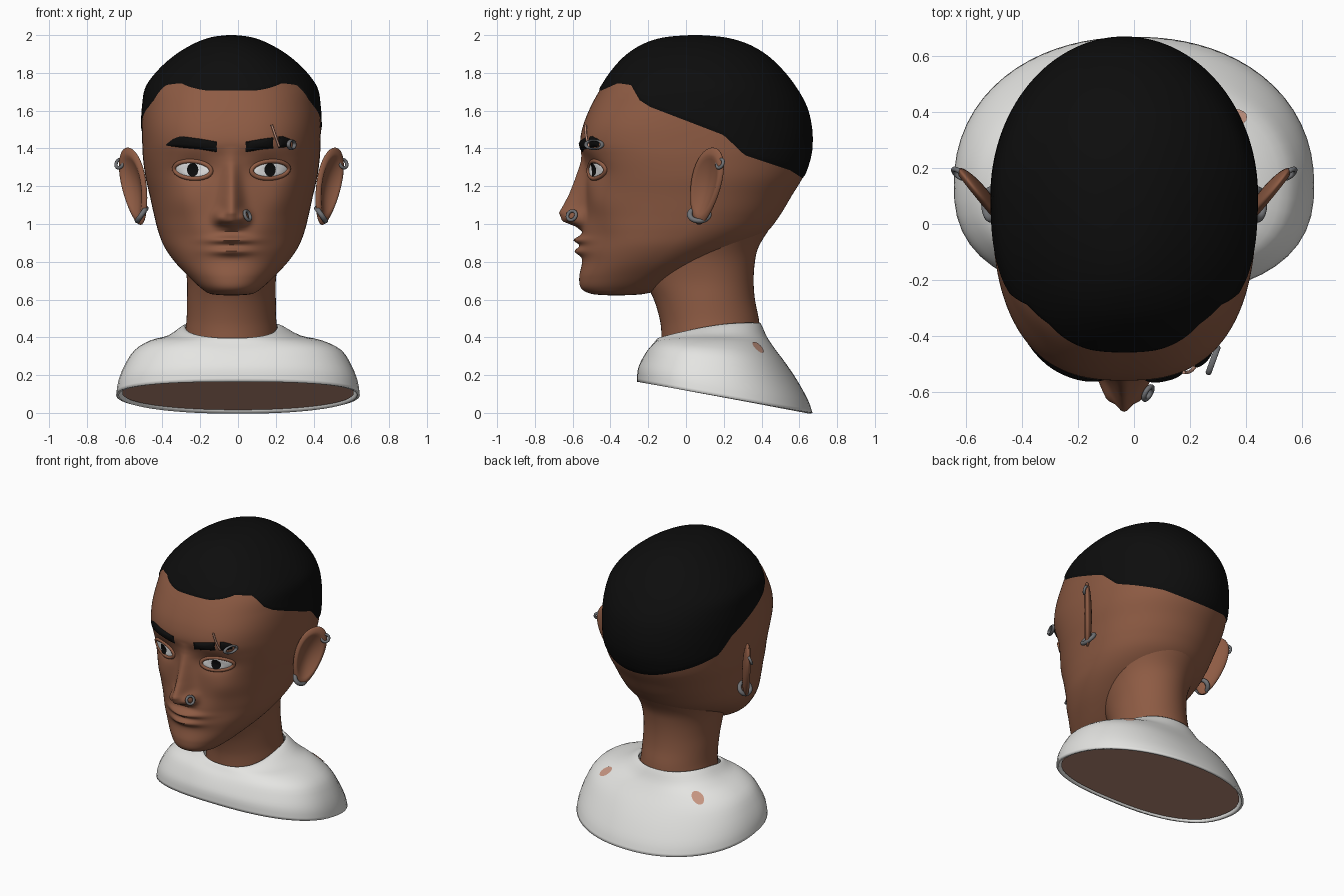
import bpy, bmesh, math
from mathutils import Vector
from mathutils.bvhtree import BVHTree

if "Cube" in bpy.data.objects:
    bpy.data.objects.remove(bpy.data.objects["Cube"])

CX = -0.035  # centre line of the face


def material(name, r, g, b):
    m = bpy.data.materials.new(name)
    m.diffuse_color = (r, g, b, 1)
    m.use_nodes = True
    m.node_tree.nodes["Principled BSDF"].inputs["Base Color"].default_value = m.diffuse_color
    return m


SKIN = material("brown_skin", 0.27, 0.105, 0.057)
BLACK = material("black_hair", 0.004, 0.004, 0.004)
SHIRT = material("white_cloth", 0.78, 0.78, 0.76)
WHITE = material("eye_white", 0.85, 0.85, 0.85)
METAL = material("grey_metal", 0.16, 0.165, 0.175)
PINK = material("pale_skin", 0.56, 0.30, 0.22)


def finish(ob, mat):
    ob.data.materials.clear()
    ob.data.materials.append(mat)
    bpy.ops.object.select_all(action='DESELECT')
    ob.select_set(True)
    bpy.context.view_layer.objects.active = ob
    bpy.ops.object.shade_smooth_by_angle(angle=math.radians(50))
    return ob


def mesh(name, verts, faces, mat, recalc=True):
    me = bpy.data.meshes.new(name)
    me.from_pydata([tuple(v) for v in verts], [], faces)
    bm = bmesh.new()
    bm.from_mesh(me)
    if recalc:
        bmesh.ops.recalc_face_normals(bm, faces=bm.faces)
    bm.to_mesh(me)
    bm.free()
    ob = bpy.data.objects.new(name, me)
    bpy.context.collection.objects.link(ob)
    return finish(ob, mat)


def loft(name, rows, mat, caps=(True, True)):
    n = len(rows[0])
    verts = [p for r in rows for p in r]
    faces = [(k * n + i, k * n + (i + 1) % n, (k + 1) * n + (i + 1) % n, (k + 1) * n + i)
             for k in range(len(rows) - 1) for i in range(n)]
    if caps[0]:
        faces.append(tuple(range(n))[::-1])
    if caps[1]:
        faces.append(tuple(range(len(verts) - n, len(verts))))
    return mesh(name, verts, faces, mat)


def table(x, pts):
    if x <= pts[0][0]:
        return pts[0][1]
    for (a, b), (c, d) in zip(pts, pts[1:]):
        if x <= c:
            return b + (d - b) * (x - a) / (c - a)
    return pts[-1][1]


def spline(rows, v):
    i = min(int(v), len(rows) - 2)
    t = v - i
    p = [rows[max(0, min(len(rows) - 1, i + k))] for k in (-1, 0, 1, 2)]
    return [b + 0.5 * t * (c - a + t * (2 * a - 5 * b + 4 * c - d + t * (3 * (b - c) + d - a)))
            for a, b, c, d in zip(*p)]


def oval(t, yf, yb, w, yc, nf, nb=2.0):
    s, c = math.sin(t), -math.cos(t)
    a, n = (yc - yf, nf) if c < 0 else (yb - yc, nb)
    r = (abs(s / max(w, .005)) ** n + abs(c / max(a, .005)) ** n) ** (-1 / n)
    return r * s, yc + r * c


def g(x, w):
    return math.exp(-(x / w) ** 2)


# head: height, front y, back y, half width, y of widest point, front squareness
HEAD = [(.622, -.40, -.34, .03, -.37, 2), (.63, -.50, -.22, .11, -.37, 2), (.66, -.555, -.12, .16, -.33, 2.1),
        (.72, -.565, 0, .225, -.25, 2.1), (.80, -.55, .16, .30, -.16, 2.1), (.88, -.555, .32, .355, -.08, 2.1),
        (.96, -.55, .43, .387, 0, 2.2), (1.05, -.535, .50, .41, .05, 2.3), (1.15, -.53, .56, .432, .08, 2.4),
        (1.25, -.53, .62, .455, .1, 2.5), (1.35, -.54, .655, .468, .1, 2.6), (1.43, -.56, .665, .472, .1, 2.6),
        (1.52, -.545, .66, .473, .1, 2.6), (1.62, -.505, .635, .468, .1, 2.5), (1.72, -.45, .58, .45, .09, 2.4),
        (1.81, -.39, .51, .385, .08, 2.3), (1.89, -.315, .425, .295, .07, 2.2), (1.95, -.22, .32, .195, .06, 2.1),
        (1.983, -.11, .20, .105, .05, 2), (1.995, .04, .06, .01, .05, 2)]
NOSE = [(.96, 0), (.985, .035), (1.015, .115), (1.06, .138), (1.155, .09), (1.26, .05), (1.33, .02), (1.41, 0)]


def relief(d, z):  # nose, nostrils, lips, eye sockets, cheeks
    e = abs(d)
    h = table(z, NOSE) * g(d, table(z, [(1.0, .06), (1.1, .055), (1.3, .04)]))
    h += .055 * g(e - .065, .03) * g(z - 1.035, .035)
    h += .042 * g(d, .11) * g(z - .915, .02) + .036 * g(d, .10) * g(z - .855, .022)
    h -= .035 * g(e - .2, .1) * g(z - 1.29, .06)
    h += .015 * g(e - .26, .09) * g(z - 1.12, .08) - .015 * g(e - .24, .08) * g(z - .93, .08)
    return h


def head_point(t, v):
    z, yf, yb, w, yc, nf = spline(HEAD, v)
    x, y = oval(t, yf, yb, w, yc, nf)
    if abs(t) < math.pi / 2:
        y -= relief(x, z)
    return Vector((x + CX, y, z))


N = 200
ANG = [t - .4 * math.sin(t) for t in (-math.pi + 2 * math.pi * i / N for i in range(N))]
TOP = len(HEAD) - 1
head = loft("head", [[head_point(t, k / 10) for t in ANG] for k in range(TOP * 10 + 1)], SKIN)
BVH = BVHTree.FromPolygons([v.co for v in head.data.vertices], [tuple(p.vertices) for p in head.data.polygons])

# hair shell from the hairline to the crown
LINE = [(-.45, 1.705), (-.36, 1.745), (-.29, 1.735), (-.245, 1.655), (-.19, 1.62), (.2, 1.47),
        (.31, 1.365), (.55, 1.285), (.62, 1.24), (.7, 1.22)]


def hairline(t):
    lo, hi = 8.0, 16.0
    for _ in range(16):
        m = (lo + hi) / 2
        p = head_point(t, m)
        lo, hi = (m, hi) if p.z < table(p.y, LINE) else (lo, m)
    return lo


START = [hairline(t) for t in ANG]
rows = []
for k in range(51):
    row = []
    for t, s in zip(ANG, START):
        p = head_point(t, s + (TOP - s) * k / 50)
        row.append(p + (p - Vector((CX, .1, 1.4))).normalized() * (.001 if k == 0 else .006))
    rows.append(row)
loft("hair", rows, BLACK, (False, True))

# neck
NECK = [(.30, -.13, .39, .25, .13), (.42, -.13, .392, .245, .13), (.50, -.14, .385, .237, .12),
        (.60, -.17, .365, .235, .11), (.70, -.22, .358, .235, .10), (.80, -.25, .365, .25, .08),
        (.88, -.25, .385, .275, .08), (.98, -.25, .445, .32, .08), (1.08, -.25, .505, .36, .08),
        (1.18, -.2, .55, .38, .08)]
rows = []
for k in range((len(NECK) - 1) * 4 + 1):
    z, yf, yb, w, yc = spline(NECK, k / 4)
    rows.append([(x + CX, y, z) for x, y in (oval(2 * math.pi * i / 64, yf, yb, w, yc, 2) for i in range(64))])
loft("neck", rows, SKIN)

# shirt: front z, back z, front y, back y, half width, centre x, side lift
CLOTH = [(.165, 0, -.26, .67, .645, 0, 0), (.23, .07, -.255, .645, .635, 0, 0), (.28, .17, -.235, .59, .605, 0, .01),
         (.33, .26, -.205, .53, .55, 0, .03), (.365, .34, -.175, .47, .455, -.01, .03),
         (.39, .40, -.155, .43, .35, -.02, .015), (.395, .455, -.145, .405, .27, -.03, .03),
         (.385, .475, -.135, .395, .245, CX, .03)]


def shirt_ring(v, scale=1.0, lift=0.0):
    zf, zb, yf, yb, w, cx, up = spline(CLOTH, v)
    out = []
    for i in range(72):
        t = 2 * math.pi * i / 72
        x, y = oval(t, yf, yb, w, .14, 2.5, 2.15)
        f = (y - yf) / (yb - yf)
        out.append(Vector((cx + x * scale, .2 + (y - .2) * scale,
                           zf + (zb - zf) * (.5 + (f - .5) * scale) + up * math.sin(t) ** 2 + lift)))
    return out


shirt = loft("shirt", [shirt_ring(k / 3) for k in range(22)], SHIRT, (False, False))
mod = shirt.modifiers.new("thickness", 'SOLIDIFY')
mod.thickness, mod.offset = .015, -1

# body inside the shirt, closing the underside
loft("body_base", [shirt_ring(0, .95, .012), shirt_ring(1, .93, .012)], PINK)

# pale patches showing on the back of the shoulders
SB = BVHTree.FromPolygons([v.co for v in shirt.data.vertices], [tuple(p.vertices) for p in shirt.data.polygons])
for side, label in ((-1, "left"), (1, "right")):
    pts = []
    for i in range(16):
        a = 2 * math.pi * i / 16
        hit = SB.ray_cast(Vector((side * .36 + .045 * math.cos(a), .38 + .03 * math.sin(a), 2)), Vector((0, 0, -1)))[0]
        if hit:
            pts.append(hit + Vector((0, .002, .004)))
    mesh("shoulder_patch_" + label, pts, [tuple(range(len(pts)))], PINK, False)


def on_face(x, z, off):
    hit = BVH.ray_cast(Vector((x, -2, z)), Vector((0, 1, 0)))[0]
    return Vector((x, (hit.y if hit else -.4) - off, z))


def plate(name, outline, mat, edge, dome, rings=6):  # domed patch laid on the face
    c = [sum(p[k] for p in outline) / len(outline) for k in (0, 1)]
    rows = []
    for k in range(rings + 1):
        s = max(1 - k / rings, .02)
        rows.append([on_face(c[0] + (x - c[0]) * s, c[1] + (z - c[1]) * s, edge + dome * (1 - s ** 3))
                     for x, z in outline])
    return loft(name, rows, mat, (False, True))


def tube(name, pts, r, mat, closed=False):
    cu = bpy.data.curves.new(name, 'CURVE')
    cu.dimensions, cu.bevel_depth, cu.bevel_resolution, cu.use_fill_caps = '3D', r, 2, True
    sp = cu.splines.new('POLY')
    sp.points.add(len(pts) - 1)
    for q, p in zip(sp.points, pts):
        q.co = (*p, 1)
    sp.use_cyclic_u = closed
    ob = bpy.data.objects.new(name, cu)
    bpy.context.collection.objects.link(ob)
    bpy.ops.object.select_all(action='DESELECT')
    ob.select_set(True)
    bpy.context.view_layer.objects.active = ob
    bpy.ops.object.convert(target='MESH')
    return finish(bpy.context.object, mat)


def ring(name, loc, rot, R, r, scale=(1, 1, 1)):
    bpy.ops.mesh.primitive_torus_add(location=loc, rotation=[math.radians(a) for a in rot], major_radius=R,
                                     minor_radius=r, major_segments=28, minor_segments=10)
    ob = bpy.context.object
    ob.name, ob.scale = name, scale
    finish(ob, METAL)


BROW_TOP = [(.075, 1.435), (.16, 1.45), (.27, 1.465), (.31, 1.45), (.345, 1.422)]
BROW_LOW = [(.075, 1.38), (.16, 1.395), (.27, 1.405), (.345, 1.415)]


def brow(name, side, a, b):
    ds = [a + (b - a) * i / 16 for i in range(17)]
    pts = [(CX + side * d, table(d, BROW_TOP)) for d in ds] + [(CX + side * d, table(d, BROW_LOW)) for d in ds[::-1]]
    plate(name, pts, BLACK, .002, .014)


for side, label in ((-1, "left"), (1, "right")):
    # eye, pupil and lids
    ex = CX + side * .205
    almond = [(ex + .098 * math.cos(a), 1.287 + .046 * math.sin(a) + side * .006 * math.cos(a))
              for a in (2 * math.pi * i / 40 for i in range(40))]
    plate("eye_" + label, almond, WHITE, .002, .018)
    plate("pupil_" + label, [(ex + .03 * math.cos(a), 1.287 + .036 * math.sin(a))
                             for a in (2 * math.pi * i / 20 for i in range(20))], BLACK, .021, .003, 2)
    tube("eyelids_" + label, [on_face(x, z, .003) for x, z in almond], .012, SKIN, True)
    # ear: flattened, dished ball leaning outwards and back
    bm = bmesh.new()
    bmesh.ops.create_uvsphere(bm, u_segments=40, v_segments=28, radius=1)
    A, B, C = Vector((.62 * side, .78, 0)), Vector((.12 * side, .12, 1)), Vector((.78 * side, -.62, 0))
    for v in bm.verts:
        p = v.co.copy()
        c = .03 * p.z
        if p.z > 0:
            c -= .048 * max(0, 1 - (p.x ** 2 + p.y ** 2) / .65)
        v.co = (Vector((CX + side * .515, .105, 1.2)) + A * (.118 * p.x * (.85 + .2 * p.y) + .015 * p.y)
                + B * (.205 * p.y) + C * c)
    bmesh.ops.recalc_face_normals(bm, faces=bm.faces)
    me = bpy.data.meshes.new("ear_" + label)
    bm.to_mesh(me)
    bm.free()
    ear = bpy.data.objects.new("ear_" + label, me)
    bpy.context.collection.objects.link(ear)
    finish(ear, SKIN)
    # earrings
    ring("lobe_hoop_" + label, (CX + side * .475, .07, 1.05), (0, side * 55, 0), .046, .014, (.9, 1.1, 1))
    ring("upper_ear_ring_" + label, (CX + side * .592, .18, 1.32), (70, 0, side * 40), .024, .009)

# eyebrows, the right one split by a scar
brow("eyebrow_left", -1, .075, .345)
brow("eyebrow_right_inner", 1, .075, .222)
brow("eyebrow_right_outer", 1, .25, .315)
tube("brow_scar", [on_face(.178 + .01 * i, 1.525 - .029 * i, .02 - .003 * i) for i in range(5)], .006, PINK)

# brow ring and nose ring
ring("brow_ring", (.283, -.487, 1.42), (0, 90, -20), .046, .011, (.5, 1, 1))
ring("nose_ring", (.05, -.605, 1.045), (0, 70, -30), .026, .009)
